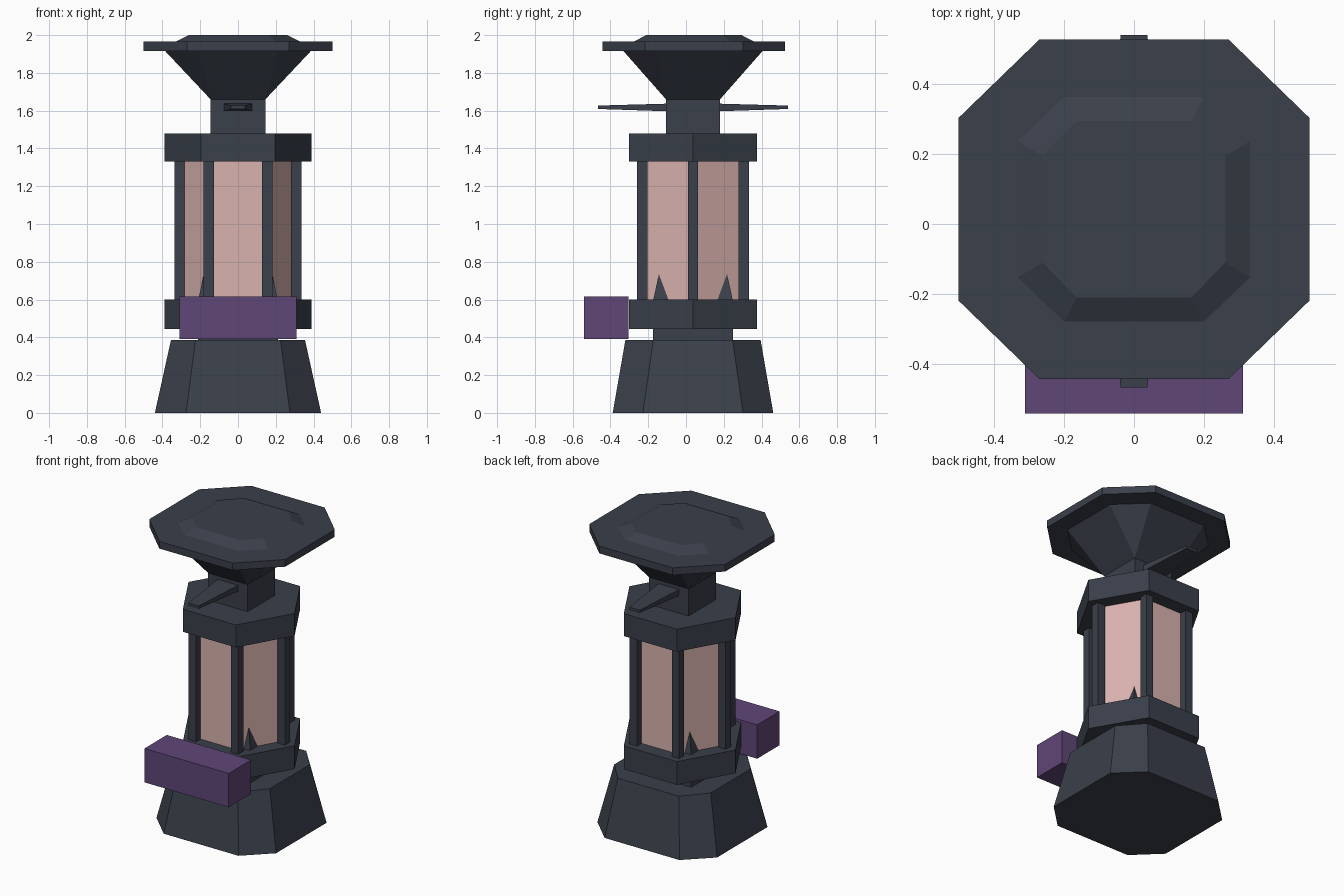
import bpy
import bmesh
from math import cos, sin, pi

if "Cube" in bpy.data.objects:
    bpy.data.objects.remove(bpy.data.objects["Cube"])

CY = 0.037  # the lantern body sits slightly behind the origin


def material(name, rgb):
    m = bpy.data.materials.new(name)
    m.use_nodes = True
    m.diffuse_color = (*rgb, 1)
    m.node_tree.nodes["Principled BSDF"].inputs["Base Color"].default_value = (*rgb, 1)
    return m


IRON = material("dark slate metal", (0.042, 0.050, 0.069))
GLASS = material("pale pink glass", (0.70, 0.45, 0.43))
PURPLE = material("purple", (0.118, 0.061, 0.185))


def loft(name, rings, mat):
    """Closed solid through a stack of rings with equal point counts."""
    bm = bmesh.new()
    loops = [[bm.verts.new(p) for p in ring] for ring in rings]
    n = len(loops[0])
    for a, b in zip(loops, loops[1:]):
        for i in range(n):
            j = (i + 1) % n
            bm.faces.new((a[i], a[j], b[j], b[i]))
    bm.faces.new(loops[0][::-1])
    bm.faces.new(loops[-1])
    bmesh.ops.remove_doubles(bm, verts=bm.verts, dist=0.0005)
    bmesh.ops.recalc_face_normals(bm, faces=bm.faces)
    me = bpy.data.meshes.new(name)
    bm.to_mesh(me)
    bm.free()
    me.materials.append(mat)
    ob = bpy.data.objects.new(name, me)
    bpy.context.collection.objects.link(ob)
    return ob


def rect(hx, hy, z, cx=0, cy=CY):
    return [(cx + sx * hx, cy + sy * hy, z)
            for sx, sy in ((-1, -1), (1, -1), (1, 1), (-1, 1))]


def octagon(hx, hy, ex, ey, z, cy=CY):
    """Rectangle with cut corners; ex, ey are the half lengths of the straight edges."""
    quarter = [(hx, -ey), (hx, ey), (ex, hy), (-ex, hy)]
    return [(x, cy + y, z) for x, y in quarter + [(-x, -y) for x, y in quarter]]


def hexagon(r, z):
    return [(r * cos(i * pi / 3), CY + r * sin(i * pi / 3), z) for i in range(6)]


# Base pedestal
loft("base", [octagon(0.44, 0.425, 0.275, 0.265, 0),
              octagon(0.355, 0.358, 0.225, 0.21, 0.385)], IRON)

# Square core whose tapering corners poke out through the panes
loft("core", [rect(0.212, 0.212, 0.38), rect(0.212, 0.212, 0.59),
              rect(0.145, 0.145, 0.90)], IRON)

# Lantern body: two hexagonal rims, panes and corner posts
loft("lower_rim", [hexagon(0.39, 0.445), hexagon(0.39, 0.60)], IRON)
loft("upper_rim", [hexagon(0.39, 1.33), hexagon(0.39, 1.48)], IRON)
loft("glass_panes", [hexagon(0.285, 0.59), hexagon(0.285, 1.34)], GLASS)
for i, (x, y, _) in enumerate(hexagon(0.31, 0)):
    loft(f"post_{i + 1}", [rect(0.027, 0.027, z, x, y) for z in (0.59, 1.34)], IRON)

# Neck and flaring funnel under the roof
loft("neck", [rect(0.145, 0.143, 1.47), rect(0.145, 0.143, 1.66)], IRON)
loft("roof_funnel", [octagon(0.145, 0.143, 0.145, 0.143, 1.66),
                     octagon(0.39, 0.372, 0.21, 0.20, 1.92)], IRON)

# Roof plate with raised cap
loft("roof_plate", [octagon(0.50, 0.483, 0.27, 0.26, z, 0.042) for z in (1.917, 1.965)], IRON)
loft("roof_cap", [octagon(0.333, 0.322, 0.20, 0.195, 1.964, 0.042),
                  octagon(0.26, 0.252, 0.163, 0.152, 2.0, 0.042)], IRON)

# Tapered blades running out of the neck, front and back
for name, side in (("front_blade", -1), ("back_blade", 1)):
    ring = lambda y, hw, lo, hi: [(-hw, y, lo), (hw, y, lo), (hw, y, hi), (-hw, y, hi)]
    loft(name, [ring(CY + side * 0.14, 0.075, 1.597, 1.637),
                ring(CY + side * 0.502, 0.038, 1.609, 1.627)], IRON)

# Block on the front of the lower rim
loft("front_block", [rect(0.31, 0.1175, z, 0, -0.4225) for z in (0.39, 0.615)], PURPLE)
